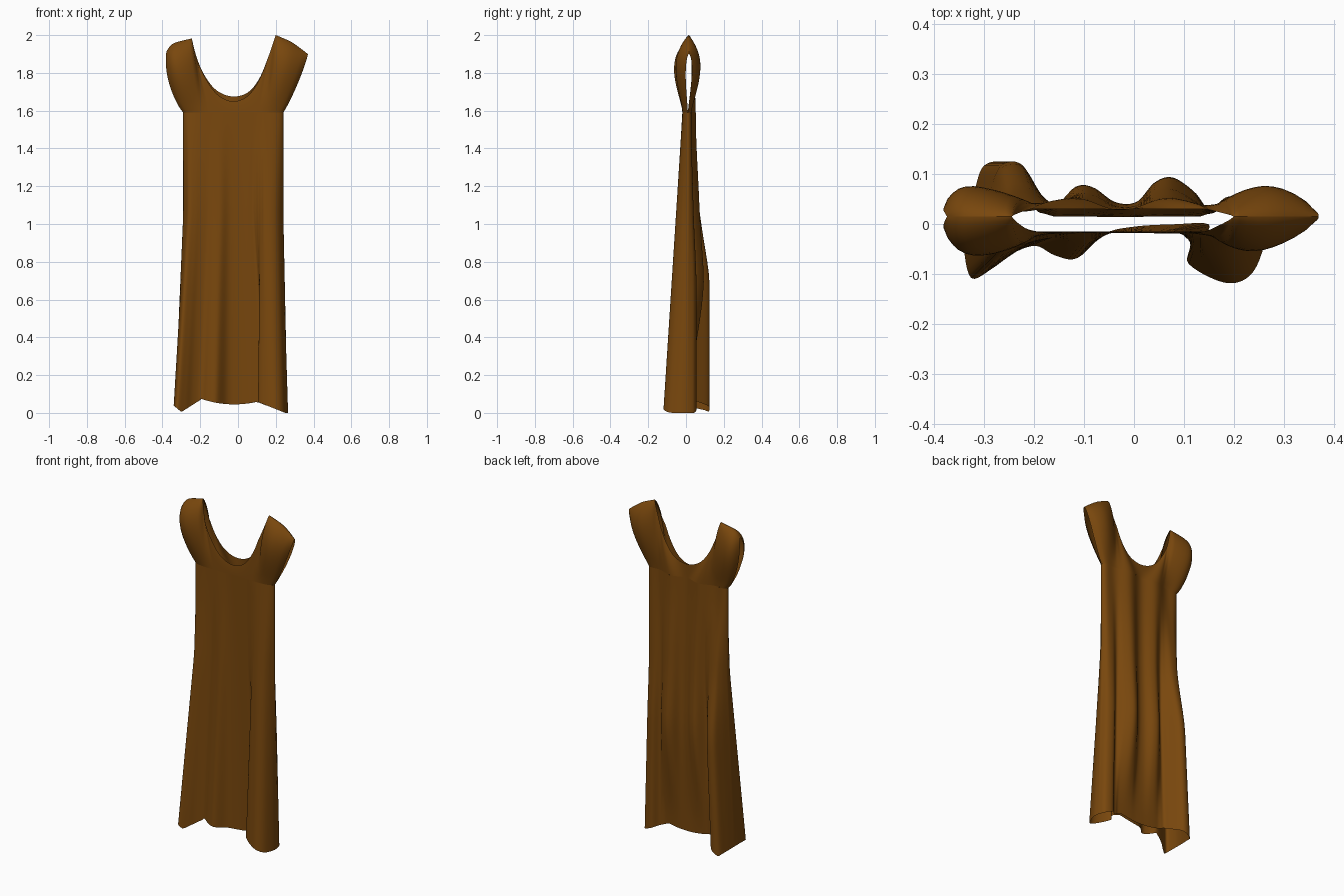
import bpy, math

if "Cube" in bpy.data.objects:
    bpy.data.objects.remove(bpy.data.objects["Cube"])

ARMPIT = 1.59
X0, X1 = -0.29, 0.24

fabric = bpy.data.materials.new("brown fabric")
fabric.diffuse_color = (0.19, 0.063, 0.004, 1)
fabric.use_nodes = True
fabric.node_tree.nodes["Principled BSDF"].inputs["Base Color"].default_value = fabric.diffuse_color


def lerp(a, b, t):
    return a + (b - a) * t


def smooth(t):
    t = max(0, min(1, t))
    return t * t * (3 - 2 * t)


def spline(pts, n):
    """Open Catmull-Rom curve through 2D points, n segments."""
    out = []
    m = len(pts) - 1
    for k in range(n + 1):
        s = k / n * m
        i = min(int(s), m - 1)
        t = s - i
        p = [pts[max(0, min(m, i + d))] for d in (-1, 0, 1, 2)]
        out.append(tuple(
            0.5 * (2 * b + (c - a) * t + (2 * a - 5 * b + 4 * c - d) * t * t
                   + (3 * b - a - 3 * c + d) * t ** 3)
            for a, b, c, d in zip(*p)))
    return out


def base_y(x, back):
    """Depth of the front or back panel at armpit height."""
    s = (x - (X0 + X1) / 2) / ((X1 - X0) / 2)
    env = math.sqrt(max(0, 1 - s ** 4))
    if back:
        return 0.01 + env * (0.03 + 0.012 * math.cos(2 * math.pi * (x - 0.07) / 0.19))
    return 0.01 - env * (0.028 + 0.01 * s * s)


def sheet(name, columns, closed):
    """Skin neighbouring columns of points into one smooth surface."""
    rows = len(columns[0])
    verts = [p for c in columns for p in c]
    n = len(columns)
    faces = []
    for i in range(n if closed else n - 1):
        j = (i + 1) % n
        for r in range(rows - 1):
            faces.append((i * rows + r, j * rows + r, j * rows + r + 1, i * rows + r + 1))
    me = bpy.data.meshes.new(name)
    me.from_pydata(verts, [], faces)
    me.materials.append(fabric)
    for p in me.polygons:
        p.use_smooth = True
    ob = bpy.data.objects.new(name, me)
    bpy.context.collection.objects.link(ob)
    return ob


# Skirt and torso: folded hem loop blending up to a flat armpit loop
hem_front = [(-0.335, 0.01), (-0.343, -0.05), (-0.328, -0.11), (-0.285, -0.09),
             (-0.245, -0.06), (-0.2, -0.045), (-0.16, -0.065), (-0.115, -0.07),
             (-0.06, -0.02), (0.0, -0.005), (0.08, 0.0), (0.152, 0.0),
             (0.135, -0.035), (0.105, -0.075), (0.15, -0.108), (0.2, -0.12),
             (0.24, -0.095), (0.264, -0.03), (0.262, 0.01)]
hem_back = [(0.262, 0.01), (0.245, 0.045), (0.2, 0.055), (0.16, 0.03), (0.13, 0.065),
            (0.08, 0.095), (0.04, 0.085), (0.0, 0.045), (-0.05, 0.045), (-0.1, 0.075),
            (-0.14, 0.075), (-0.19, 0.03), (-0.215, 0.06), (-0.255, 0.12),
            (-0.3, 0.118), (-0.32, 0.07), (-0.335, 0.01)]


def fold_weight(z, back):
    if not back:
        return 1 - z / ARMPIT
    return lerp(lerp(1, 0.5, smooth((z - 0.65) / 0.45)), 0, smooth((z - 0.95) / 0.64))


def hem_z(x):
    if x < -0.2:
        k = min(1, (-0.2 - x) / 0.1)
        return lerp(0.07, 0.005, k) + max(0, (-0.3 - x)) * 0.8
    if x > 0.1:
        return lerp(0.06, 0.0, min(1, (x - 0.1) / 0.15))
    return 0.045 + 0.03 * (abs(x + 0.02) / 0.18) ** 2


def body_columns(hem, back):
    pts = spline(hem, 90)
    xs = sorted((p[0] for p in pts), reverse=back)
    lo, hi = min(xs), max(xs)
    cols = []
    for i, ((x, y), sx) in enumerate(zip(pts, xs)):
        even = 1 - i / 90 if back else i / 90
        bx = lerp(X0, X1, lerp((sx - lo) / (hi - lo), even, 0.35))
        by = base_y(bx, back)
        # the middle of the back falls flat again toward the hem
        flat = smooth((x + 0.22) / 0.06) * smooth((0.19 - x) / 0.06) if back else 0
        col = []
        for r in range(25):
            z = lerp(hem_z(x), ARMPIT, r / 24)
            wx = max(0, 1 - z / 1.05)
            hy = lerp(y, 0.014, flat * (1 - smooth(z / 0.75)))
            col.append((lerp(bx, x, wx), lerp(by, hy, fold_weight(z, back)), z))
        cols.append(col)
    return cols[:-1]


sheet("dress_body", body_columns(hem_front, False) + body_columns(hem_back, True), True)

# Upper bodice: columns rising to the left shoulder, neckline and right shoulder
left_shoulder = spline([(-0.375, 1.92), (-0.34, 1.957), (-0.245, 1.982)], 10)
neckline = spline([(-0.245, 1.982), (-0.215, 1.87), (-0.17, 1.775), (-0.11, 1.705),
                   (-0.03, 1.675), (0.05, 1.695), (0.11, 1.765), (0.155, 1.87),
                   (0.2, 2.0)], 40)
right_shoulder = spline([(0.2, 2.0), (0.285, 1.962), (0.37, 1.9)], 10)


def bodice_columns(back):
    tops = left_shoulder[:-1] + neckline + right_shoulder[1:]
    side = 1 if back else -1
    cols = []
    for i, (tx, tz) in enumerate(tops):
        # k runs 0 at the sleeve edge to 1 at the neck edge of each strap
        if i <= 10:
            k, bx = i / 10, lerp(X0, -0.19, i / 10)
        elif i >= 50:
            k, bx = (60 - i) / 10, lerp(0.15, X1, (i - 50) / 10)
        else:
            k, bx = None, lerp(-0.19, 0.15, (i - 10) / 40)
        by = base_y(bx, back)
        dip = 0
        if k is None:
            g = math.sin(math.pi * (i - 10) / 40)
            # neck edges meet at the shoulders, part at the centre
            ty = lerp(0.015, 0.03 if back else -0.015, min(1, 2.2 * g))
            bulge = 0.02 * max(0, 1 - 3 * g)
            if not back:
                dip = 0.025 * g ** 4
        else:
            ty = 0.015
            bulge = 0.02 + 0.03 * math.sin(math.pi * k)
        if i >= 50 and not back:
            bulge *= lerp(1, 0.6, (i - 50) / 10)
        col = []
        for r in range(21):
            t = math.sin(r / 20 * math.pi / 2)
            x = lerp(bx, tx, t)
            if k is not None:
                bow = -0.035 if i <= 10 else 0.012
                x += bow * (1 - k) * max(0, math.sin(math.pi * t)) ** 0.7
            puff = bulge * t ** 1.3 * (1 - t) ** 0.6 / 0.3
            y = lerp(by, ty, t ** (5 if k is not None else 2)) + side * puff
            col.append((x, y, lerp(ARMPIT, tz - dip, t)))
        cols.append(col)
    return cols[::-1] if back else cols


sheet("front_bodice", bodice_columns(False), False)
sheet("back_bodice", bodice_columns(True), False)
